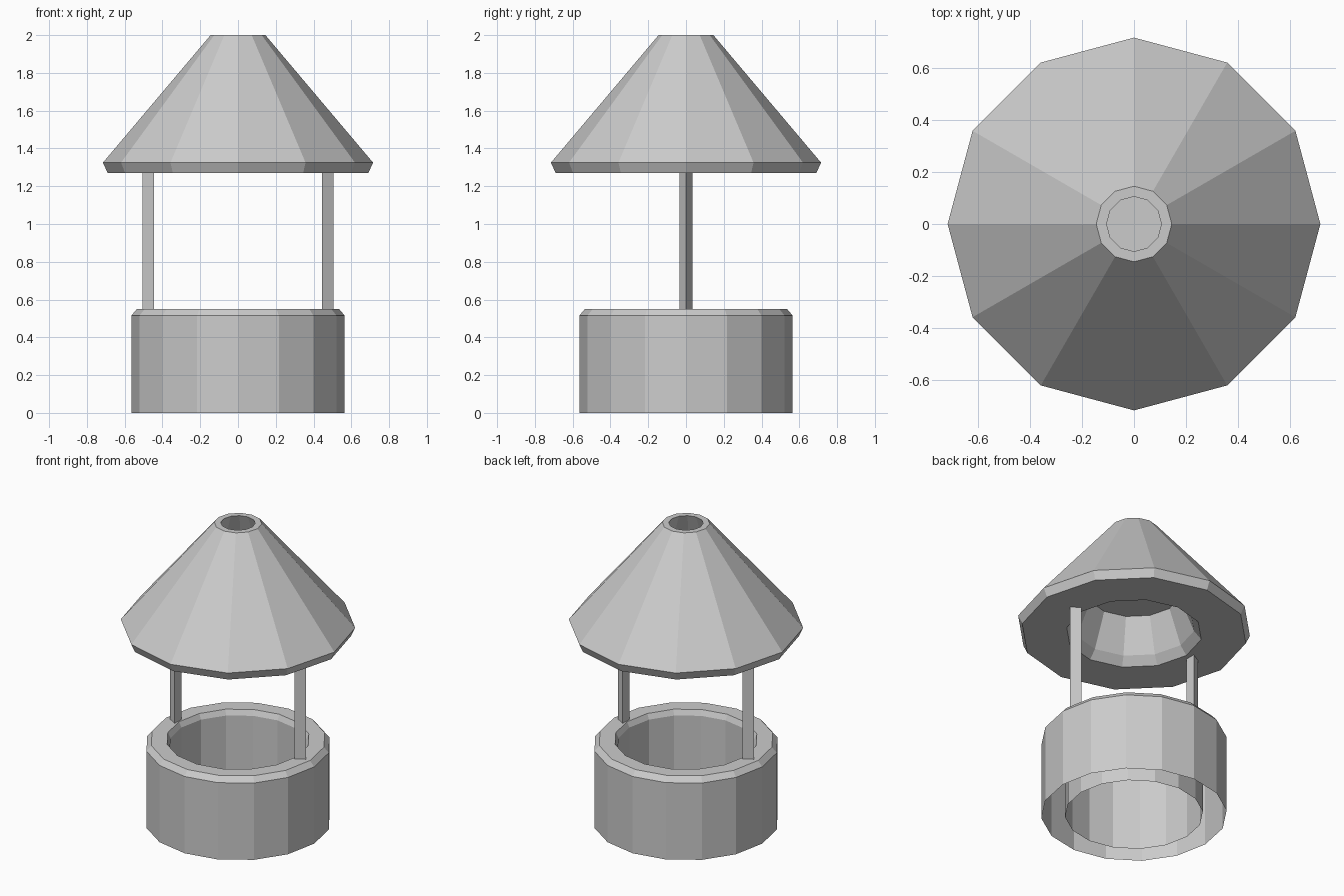
import bpy, bmesh, math

if "Cube" in bpy.data.objects:
    bpy.data.objects.remove(bpy.data.objects["Cube"])


def finish(name, bm):
    bmesh.ops.recalc_face_normals(bm, faces=bm.faces)
    mesh = bpy.data.meshes.new(name)
    bm.to_mesh(mesh)
    bm.free()
    obj = bpy.data.objects.new(name, mesh)
    bpy.context.collection.objects.link(obj)
    return obj


def lathe(name, profile, sides, closed=False, cap_rows=()):
    """Revolve (radius, z) points around z with flat facets."""
    bm = bmesh.new()
    rings = []
    for r, z in profile:
        rings.append([bm.verts.new((r * math.cos(2 * math.pi * i / sides),
                                    r * math.sin(2 * math.pi * i / sides), z))
                      for i in range(sides)])
    pairs = list(zip(rings, rings[1:]))
    if closed:
        pairs.append((rings[-1], rings[0]))
    for a, b in pairs:
        for i in range(sides):
            j = (i + 1) % sides
            bm.faces.new((a[i], a[j], b[j], b[i]))
    return finish(name, bm)


def prism(name, center, radius, sides, z0, z1, turn=0.0):
    """Upright prism with one corner pointing along the turn angle."""
    bm = bmesh.new()
    pts = [(center + radius * math.cos(turn + 2 * math.pi * i / sides),
            radius * math.sin(turn + 2 * math.pi * i / sides)) for i in range(sides)]
    low = [bm.verts.new((x, y, z0)) for x, y in pts]
    high = [bm.verts.new((x, y, z1)) for x, y in pts]
    bm.faces.new(low)
    bm.faces.new(high)
    for i in range(sides):
        j = (i + 1) % sides
        bm.faces.new((low[i], low[j], high[j], high[i]))
    return finish(name, bm)


# Well wall: double-walled ring, bevelled rim, open underneath
lathe("well_wall", [(0.565, 0), (0.565, 0.515), (0.535, 0.55),
                    (0.437, 0.55), (0.42, 0.515), (0.42, 0)], 16)

# Roof: thick hollow cone with a vent at the top
lathe("roof", [(0.69, 1.27), (0.715, 1.325), (0.145, 2.0), (0.105, 2.0),
               (0.37, 1.325), (0.415, 1.27)], 12, closed=True)

# Panel closing the inside of the roof
bm = bmesh.new()
bmesh.ops.create_circle(bm, cap_ends=True, segments=12, radius=0.282)
panel = finish("roof_inner_panel", bm)
panel.location.z = 1.55

# Three-sided posts, sharp edge facing outward
for name, side in (("right_post", 1), ("left_post", -1)):
    prism(name, side * 0.465, 0.041, 3, 0.52, 1.3, 0 if side > 0 else math.pi)
